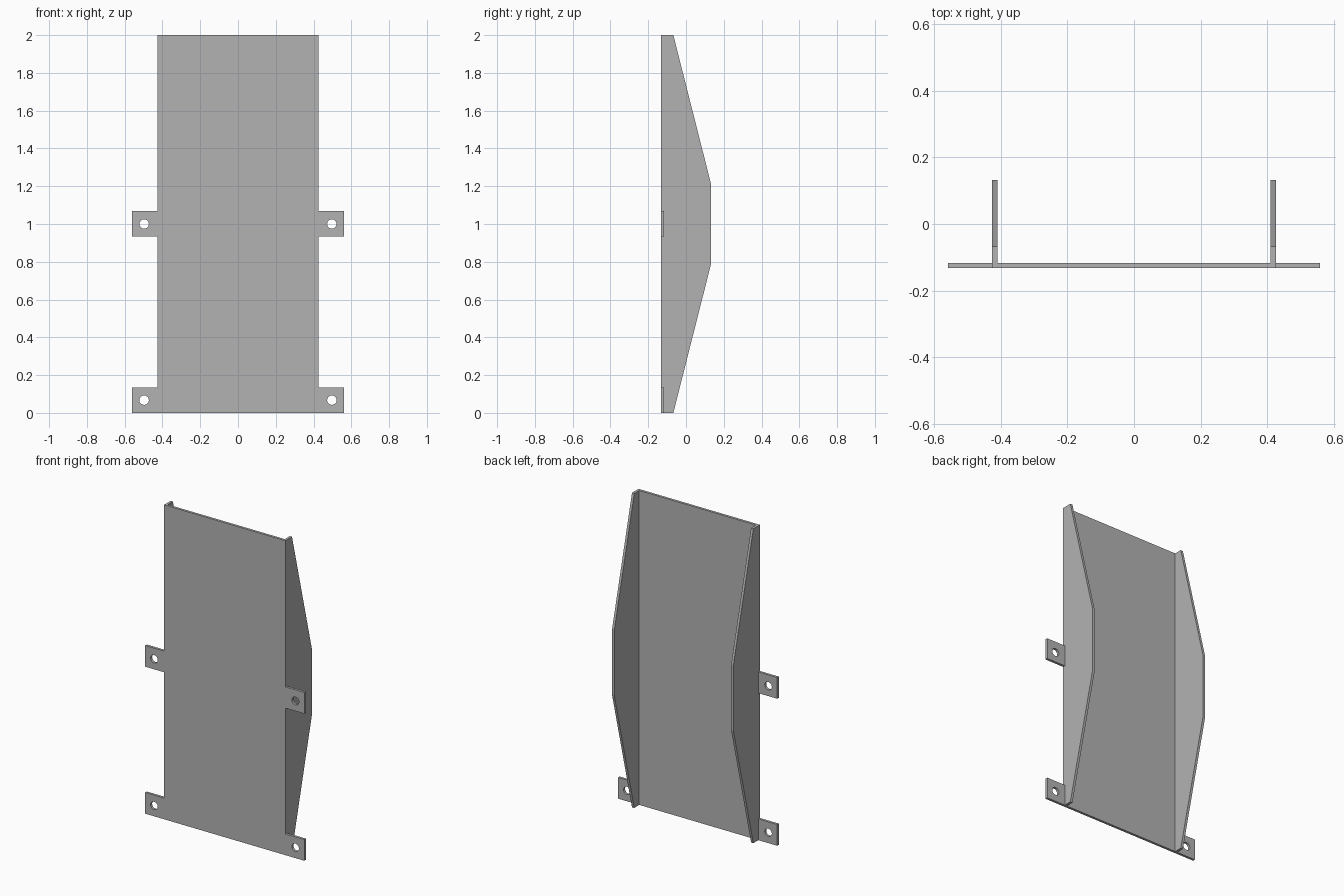
import bpy
import math
from mathutils import Matrix

cube = bpy.data.objects.get("Cube")
if cube:
    bpy.data.objects.remove(cube, do_unlink=True)

HALF_W, TAB_X, HEIGHT = 0.427, 0.56, 2.0
FRONT, BACK, THICK = -0.133, 0.133, 0.016
TAB_H, MID_LOW, MID_HIGH = 0.135, 0.935, 1.07
HOLE_X, HOLE_R = 0.497, 0.025

grey = bpy.data.materials.new("sheet metal grey")
grey.use_nodes = True
colour = (0.45, 0.45, 0.45, 1)
grey.diffuse_color = colour
grey.node_tree.nodes["Principled BSDF"].inputs["Base Color"].default_value = colour


def sheet(name, loops, matrix):
    """Flat sheet cut from an outline and optional hole loops."""
    curve = bpy.data.curves.new(name + " outline", "CURVE")
    curve.dimensions = "2D"
    curve.fill_mode = "BOTH"
    curve.extrude = THICK / 2
    for loop in loops:
        spline = curve.splines.new("POLY")
        spline.points.add(len(loop) - 1)
        for point, (u, v) in zip(spline.points, loop):
            point.co = (u, v, 0, 1)
        spline.use_cyclic_u = True
    helper = bpy.data.objects.new(name + " outline", curve)
    bpy.context.collection.objects.link(helper)
    bpy.context.view_layer.update()
    graph = bpy.context.evaluated_depsgraph_get()
    mesh = bpy.data.meshes.new_from_object(helper.evaluated_get(graph))
    bpy.data.objects.remove(helper, do_unlink=True)
    mesh.transform(matrix)
    mesh.materials.clear()
    mesh.materials.append(grey)
    mesh.shade_flat()
    obj = bpy.data.objects.new(name, mesh)
    bpy.context.collection.objects.link(obj)
    return obj


def circle(x, z, sides=24):
    return [(x + HOLE_R * math.cos(math.tau * i / sides),
             z + HOLE_R * math.sin(math.tau * i / sides)) for i in range(sides)]


# Front plate with four drilled mounting tabs
right_side = [(TAB_X, 0), (TAB_X, TAB_H), (HALF_W, TAB_H), (HALF_W, MID_LOW),
              (TAB_X, MID_LOW), (TAB_X, MID_HIGH), (HALF_W, MID_HIGH), (HALF_W, HEIGHT)]
outline = right_side + [(-x, z) for x, z in reversed(right_side)]
holes = [circle(s * HOLE_X, z) for s in (-1, 1) for z in (TAB_H / 2, 1.0)]
upright = Matrix.Translation((0, FRONT + THICK / 2, 0)) @ Matrix.Rotation(math.pi / 2, 4, "X")
sheet("front_plate", [outline] + holes, upright)

# Tapered flanges folded back along both long edges
inner = FRONT + THICK
flange = [(inner, 0), (-0.067, 0), (BACK, 0.79), (BACK, 1.21), (-0.067, HEIGHT), (inner, HEIGHT)]
sideways = Matrix(((0, 0, 1, 0), (1, 0, 0, 0), (0, 1, 0, 0), (0, 0, 0, 1)))
for name, side in (("left_flange", 1), ("right_flange", -1)):
    place = Matrix.Translation((side * (HALF_W - THICK / 2), 0, 0))
    sheet(name, [flange], place @ sideways)
